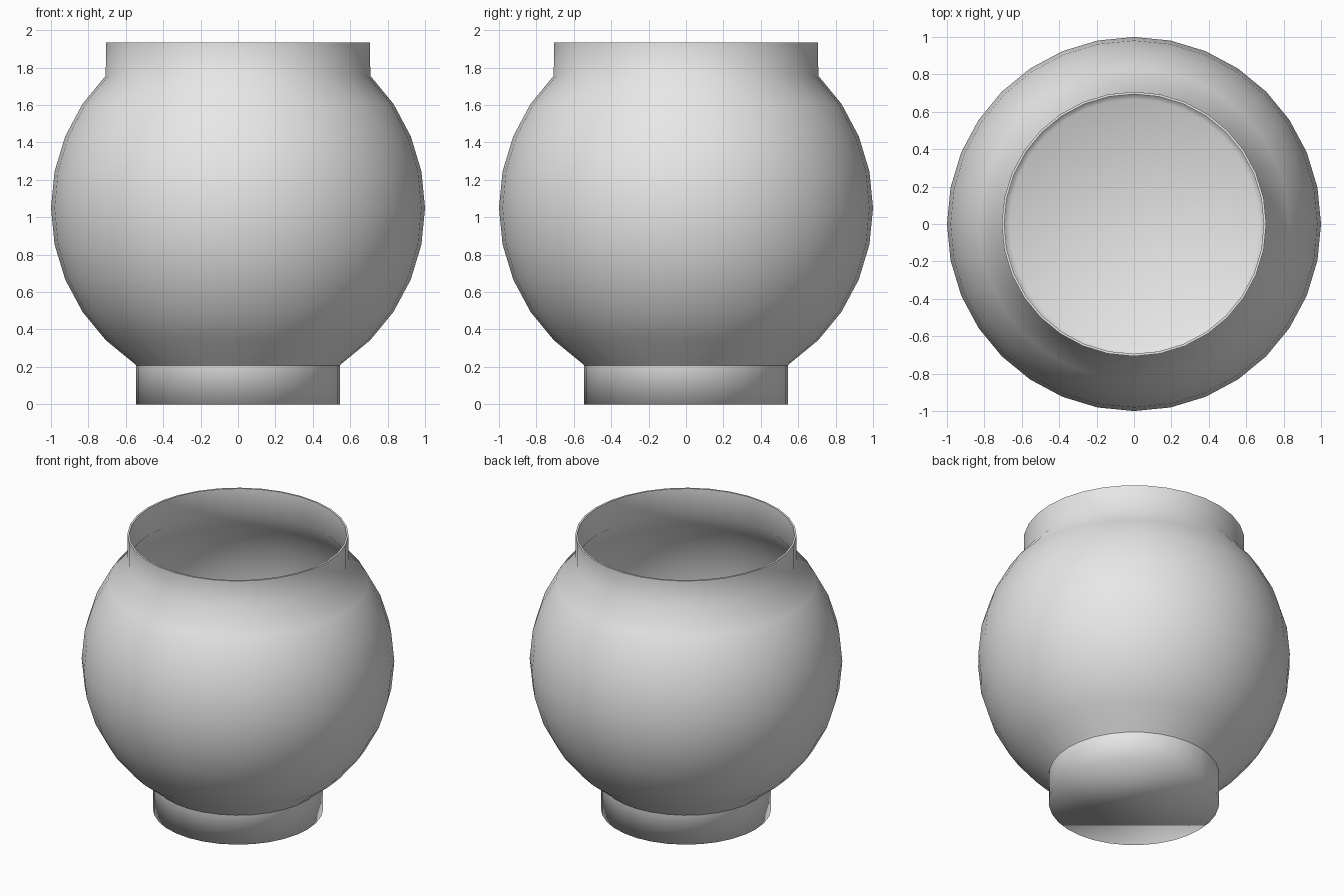
import bpy, bmesh, math

if "Cube" in bpy.data.objects:
    bpy.data.objects.remove(bpy.data.objects["Cube"])

SEG = 32
STEP = math.pi / 16
CENTRE = 1.05

grey = bpy.data.materials.new("light_grey")
grey.diffuse_color = (0.8, 0.8, 0.8, 1)
grey.use_nodes = True
grey.node_tree.nodes["Principled BSDF"].inputs["Base Color"].default_value = grey.diffuse_color


def lathe(name, profile, cap_first=False, cap_last=False, sharp_angle=None):
    """Spin (radius, z) points, given so that the outside goes bottom to top."""
    bm = bmesh.new()
    rings = []
    for r, z in profile:
        rings.append([bm.verts.new((r * math.cos(2 * math.pi * i / SEG),
                                    r * math.sin(2 * math.pi * i / SEG), z))
                      for i in range(SEG)])
    for a, b in zip(rings, rings[1:]):
        for i in range(SEG):
            j = (i + 1) % SEG
            bm.faces.new((a[i], a[j], b[j], b[i]))
    if cap_first:
        bm.faces.new(rings[0][::-1])
    if cap_last:
        bm.faces.new(rings[-1])
    for f in bm.faces:
        f.smooth = True
    mesh = bpy.data.meshes.new(name)
    bm.to_mesh(mesh)
    bm.free()
    mesh.materials.append(grey)
    ob = bpy.data.objects.new(name, mesh)
    bpy.context.collection.objects.link(ob)
    if sharp_angle:
        bpy.ops.object.select_all(action='DESELECT')
        ob.select_set(True)
        bpy.context.view_layer.objects.active = ob
        bpy.ops.object.shade_smooth_by_angle(angle=math.radians(sharp_angle))
    return ob


def arc(radius, first, last):
    """Points on the round body, counted in rings from the equator."""
    return [(radius * math.cos(k * STEP), CENTRE + radius * math.sin(k * STEP))
            for k in range(first, last + 1)]


# Bowl: outer wall, straight neck and rim, inner wall, flat floor
outer = [(0.545, 0.207)] + arc(1.0, -5, 4) + [(0.707, 1.935)]
inner = [(0.694, 1.935)] + arc(0.982, -4, 4)[::-1] + [(0.667, 0.335)]
lathe("bowl", outer + inner, cap_last=True, sharp_angle=60)

# Foot: short closed drum under the bowl
lathe("foot", [(0.545, 0.0), (0.545, 0.235)], cap_first=True)
